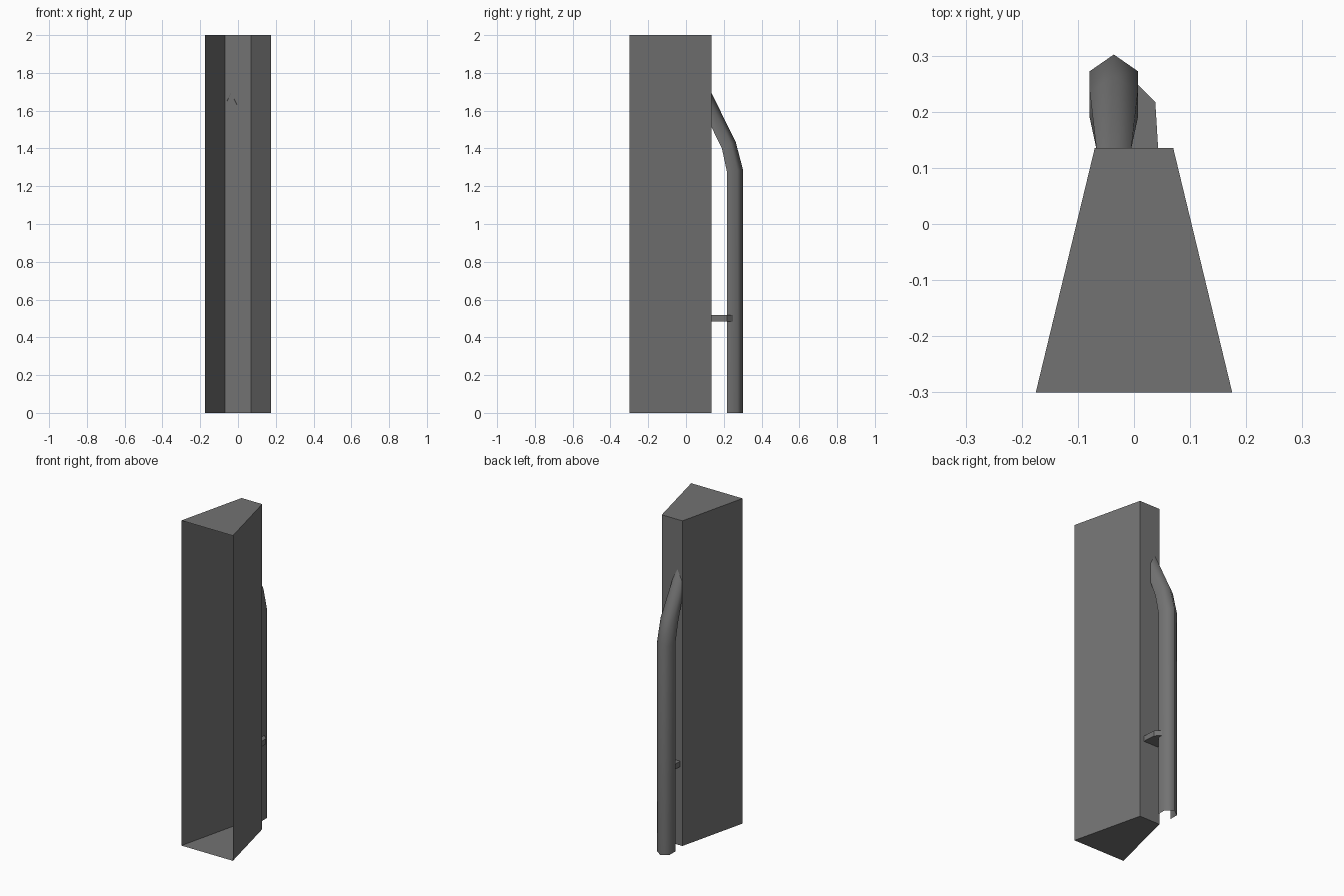
import bpy, bmesh

if "Cube" in bpy.data.objects:
    bpy.data.objects.remove(bpy.data.objects["Cube"])

grey = bpy.data.materials.new("dark grey")
grey.diffuse_color = (0.17, 0.17, 0.17, 1)
grey.use_nodes = True
grey.node_tree.nodes["Principled BSDF"].inputs["Base Color"].default_value = grey.diffuse_color


def make(name, rings, closed, caps, smooth=False):
    """Skin a list of cross-section rings; optionally cap the two ends."""
    bm = bmesh.new()
    vs = [[bm.verts.new(p) for p in r] for r in rings]
    n = len(rings[0])
    for a, b in zip(vs, vs[1:]):
        for i in range(n):
            j = (i + 1) % n
            if i in closed:
                bm.faces.new((a[i], a[j], b[j], b[i]))
    if caps:
        bm.faces.new(vs[0][::-1])
        bm.faces.new(vs[-1])
    for f in bm.faces:
        f.smooth = smooth
    me = bpy.data.meshes.new(name)
    bm.to_mesh(me)
    bm.free()
    me.materials.append(grey)
    ob = bpy.data.objects.new(name, me)
    bpy.context.collection.objects.link(ob)
    return ob


# pillar: tapered shell, open at the front (edge 0 is left out)
plan = [(-0.175, -0.3), (0.175, -0.3), (0.07, 0.135), (-0.07, 0.135)]
make("pillar", [[(x, y, z) for x, y in plan] for z in (0, 2)], {1, 2, 3}, True)

# drain pipe: five-point channel, open towards the pillar, bending into it
# each station: inner (y, z), outer (y, z), half width
stations = [((0.217, 0), (0.302, 0), 0.043),
            ((0.217, 1.275), (0.302, 1.286), 0.043),
            ((0.19, 1.40), (0.263, 1.435), 0.043),
            ((0.134, 1.515), (0.134, 1.695), 0.031)]
section = [(1, 0), (1, 0.65), (0, 1), (-1, 0.65), (-1, 0)]
rings = []
for (y0, z0), (y1, z1), w in stations:
    rings.append([(-0.036 + s * w, y0 + t * (y1 - y0), z0 + t * (z1 - z0))
                  for s, t in section])
make("pipe", rings, {0, 1, 2, 3}, False, True)

# bracket: flat plate holding the pipe
plate = [(-0.055, 0.135), (0.043, 0.135), (0.038, 0.217), (0.0, 0.255),
         (-0.04, 0.255), (-0.055, 0.235)]
make("bracket", [[(x, y, z) for x, y in plate] for z in (0.485, 0.518)],
     set(range(1, 6)), True)
